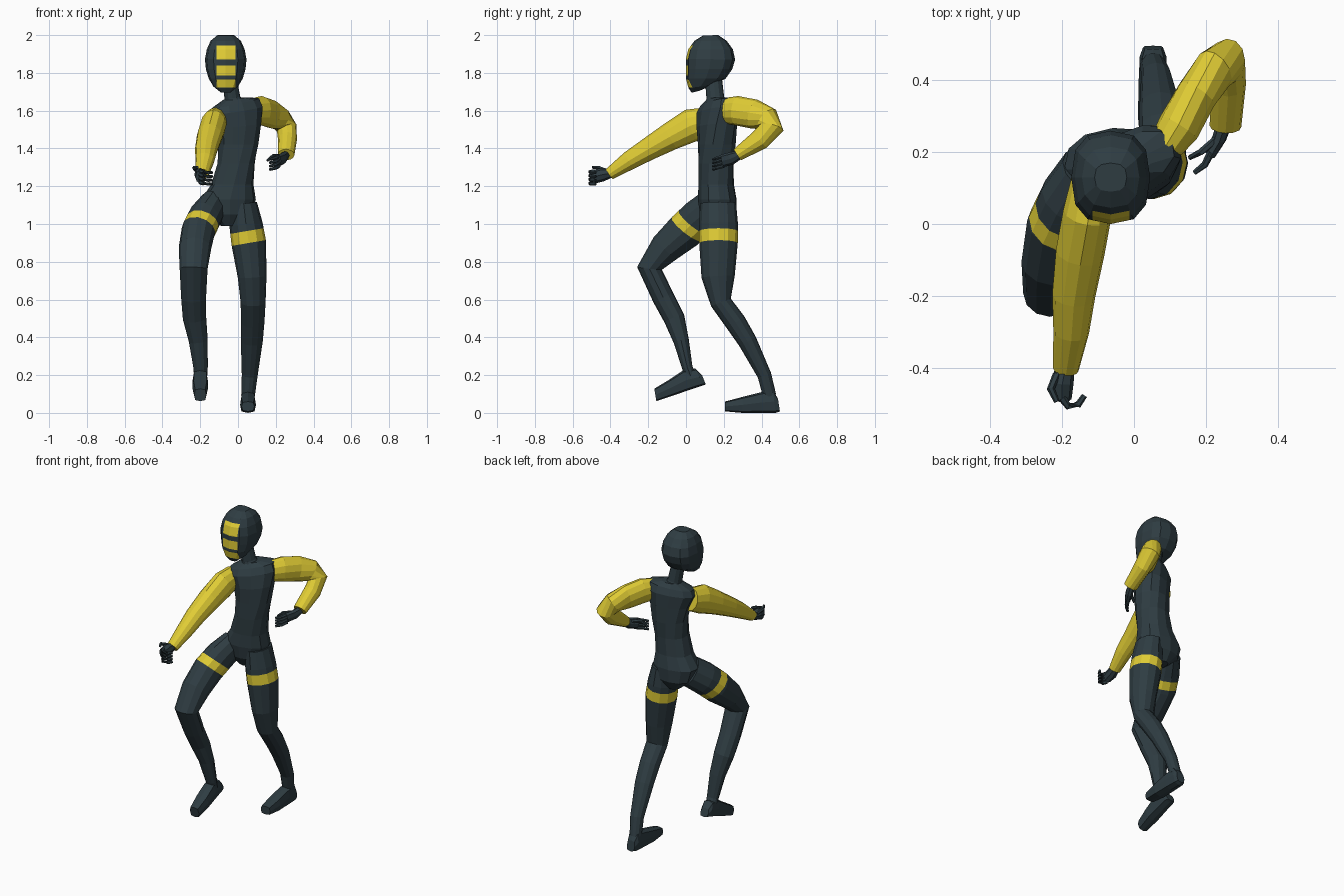
import bpy, bmesh
from math import sin, cos, pi, radians, copysign
from mathutils import Vector as V


def material(name, rgb):
    m = bpy.data.materials.new(name)
    m.diffuse_color = (*rgb, 1)
    return m


DARK = material("dark slate", (0.028, 0.046, 0.055))
YELLOW = material("yellow", (0.74, 0.60, 0.035))


def loft(name, rings, n=12, power=2.0, mat=0, cuts=(), rule=None):
    """Skin rings of (centre, u, v); optionally cut planes and paint faces by rule."""
    bm = bmesh.new()
    loops = []
    for c, u, v in rings:
        loop = []
        for i in range(n):
            a = 2 * pi * i / n
            ca, sa = (copysign(abs(t) ** (2 / power), t) for t in (cos(a), sin(a)))
            loop.append(bm.verts.new(c + u * ca + v * sa))
        loops.append(loop)
    for p, q in zip(loops, loops[1:]):
        for i in range(n):
            j = (i + 1) % n
            bm.faces.new((p[i], p[j], q[j], q[i]))
    bm.faces.new(loops[0][::-1])
    bm.faces.new(loops[-1])
    for co, no in cuts:
        geom = bm.verts[:] + bm.edges[:] + bm.faces[:]
        bmesh.ops.bisect_plane(bm, geom=geom, plane_co=co, plane_no=no)
    for f in bm.faces:
        f.material_index = mat
        if rule and rule(f.calc_center_median()):
            f.material_index = 1
    bmesh.ops.recalc_face_normals(bm, faces=bm.faces[:])
    me = bpy.data.meshes.new(name)
    bm.to_mesh(me)
    bm.free()
    me.materials.append(DARK)
    me.materials.append(YELLOW)
    ob = bpy.data.objects.new(name, me)
    bpy.context.collection.objects.link(ob)
    return ob


def limb(name, pts, **kw):
    """Tube along (x, y, z, side half-width, depth half-width)."""
    ps = [V(p[:3]) for p in pts]
    rings = []
    for i, p in enumerate(pts):
        t = V()
        if i:
            t += (ps[i] - ps[i - 1]).normalized()
        if i < len(ps) - 1:
            t += (ps[i + 1] - ps[i]).normalized()
        t.normalize()
        u = V((1, 0, 0))
        u = (u - t * u.dot(t)).normalized()
        rings.append((ps[i], u * p[3], t.cross(u) * p[4]))
    return loft(name, rings, **kw)


def spans(name, x, rows, **kw):
    """Rings given by two opposite (y, z) points and a half-width in x."""
    rings = []
    for y1, z1, y2, z2, w in rows:
        a, b = V((x, y1, z1)), V((x, y2, z2))
        rings.append(((a + b) / 2, V((w, 0, 0)), (a - b) / 2))
    return loft(name, rings, **kw)


# Head with three yellow face bars
FACE_Z = (1.945, 1.87, 1.84, 1.785, 1.765, 1.722)


def on_face(c):
    inside = any(lo < c.z < hi for hi, lo in zip(FACE_Z[::2], FACE_Z[1::2]))
    return inside and c.y < 0.06 and -0.115 < c.x < -0.012


spans("head", -0.065, [
    (0.03, 1.695, 0.07, 1.705, 0.03), (0.013, 1.72, 0.14, 1.735, 0.065),
    (0.0, 1.77, 0.21, 1.77, 0.09), (0.0, 1.82, 0.245, 1.82, 0.105),
    (0.0, 1.875, 0.26, 1.87, 0.11), (0.012, 1.925, 0.248, 1.925, 0.10),
    (0.045, 1.97, 0.215, 1.97, 0.08), (0.09, 1.998, 0.17, 2.0, 0.045)],
    power=2.6, rule=on_face,
    cuts=[((x, 0, 0), (1, 0, 0)) for x in (-0.115, -0.012)]
    + [((0, 0, z), (0, 0, 1)) for z in FACE_Z])

limb("neck", [(-0.02, 0.16, 1.62, 0.06, 0.06), (-0.03, 0.155, 1.67, 0.042, 0.047),
              (-0.045, 0.145, 1.77, 0.038, 0.045)])

# Twisted torso: x, y, z, half-width, half-depth, yaw, shoulder tilt
torso = [
    (-0.05, 0.17, 0.99, 0.04, 0.06, 5, 0), (-0.05, 0.17, 1.05, 0.12, 0.095, 5, 0),
    (-0.05, 0.165, 1.13, 0.145, 0.103, 5, 0), (-0.03, 0.16, 1.21, 0.112, 0.094, 5, 0),
    (-0.01, 0.158, 1.32, 0.1, 0.094, 10, 0), (0.0, 0.163, 1.42, 0.108, 0.097, 18, 0),
    (0.0, 0.163, 1.52, 0.125, 0.098, 25, 0.1), (-0.01, 0.165, 1.6, 0.15, 0.092, 28, 0.15),
    (-0.012, 0.167, 1.64, 0.135, 0.072, 28, 0.2), (-0.015, 0.167, 1.665, 0.06, 0.05, 28, 0.1)]
rings = []
for x, y, z, w, d, yaw, tilt in torso:
    a = radians(yaw)
    rings.append((V((x, y, z)), V((cos(a), sin(a), tilt)) * w, V((-sin(a), cos(a), 0)) * d))
loft("torso", rings, power=2.3)

# Arms: right reaches forward, left is bent with the elbow back
limb("right_arm", [
    (-0.115, 0.12, 1.55, 0.06, 0.07), (-0.13, 0.03, 1.523, 0.068, 0.088),
    (-0.15, -0.08, 1.465, 0.068, 0.074), (-0.168, -0.2, 1.396, 0.06, 0.06),
    (-0.175, -0.3, 1.336, 0.05, 0.05), (-0.19, -0.405, 1.265, 0.036, 0.032)], mat=1)
limb("left_arm", [
    (0.09, 0.22, 1.6, 0.05, 0.07), (0.125, 0.27, 1.6, 0.06, 0.078),
    (0.175, 0.36, 1.582, 0.058, 0.078), (0.225, 0.43, 1.555, 0.058, 0.068),
    (0.258, 0.452, 1.508, 0.055, 0.066), (0.262, 0.39, 1.445, 0.05, 0.055),
    (0.255, 0.272, 1.367, 0.044, 0.035)], mat=1)

# Hands: palm, four curled fingers and a thumb
limb("right_palm", [(-0.19, -0.39, 1.27, 0.024, 0.022), (-0.2, -0.44, 1.262, 0.032, 0.036),
                    (-0.2, -0.488, 1.25, 0.026, 0.036)], n=8)
limb("left_palm", [(0.255, 0.29, 1.37, 0.022, 0.022), (0.238, 0.24, 1.347, 0.02, 0.034),
                   (0.213, 0.195, 1.335, 0.016, 0.034)], n=8)
for i in range(4):
    z = 1.28 - 0.02 * i
    limb(f"right_finger_{i + 1}", [
        (-0.2, -0.485, z, 0.012, 0.011), (-0.183, -0.508, z - 0.005, 0.011, 0.011),
        (-0.155, -0.503, z - 0.008, 0.01, 0.01), (-0.138, -0.478, z - 0.008, 0.008, 0.008)], n=6)
    z = 1.36 - 0.018 * i
    limb(f"left_finger_{i + 1}", [
        (0.215, 0.2, z, 0.011, 0.01), (0.197, 0.165, z - 0.01, 0.01, 0.009),
        (0.168, 0.143, z - 0.018, 0.007, 0.007)], n=6)
limb("right_thumb", [(-0.215, -0.42, 1.28, 0.012, 0.012), (-0.232, -0.46, 1.297, 0.011, 0.011),
                     (-0.215, -0.495, 1.3, 0.008, 0.008)], n=6)
limb("left_thumb", [(0.23, 0.235, 1.36, 0.012, 0.012), (0.185, 0.2, 1.36, 0.01, 0.01),
                    (0.155, 0.185, 1.335, 0.007, 0.007)], n=6)


def thigh_band(top, bottom, normal):
    """Cut planes and rule for the yellow band round a thigh."""
    top, bottom, normal = V(top), V(bottom), V(normal)
    return dict(cuts=[(top, normal), (bottom, normal)],
                rule=lambda c: (c - top).dot(normal) < 0 < (c - bottom).dot(normal))


# Legs
limb("right_leg", [
    (-0.13, 0.15, 1.1, 0.075, 0.095), (-0.175, 0.07, 1.035, 0.088, 0.1),
    (-0.21, -0.005, 0.965, 0.09, 0.1), (-0.228, -0.11, 0.872, 0.086, 0.084),
    (-0.235, -0.193, 0.765, 0.074, 0.066), (-0.235, -0.12, 0.61, 0.066, 0.058),
    (-0.23, -0.062, 0.5, 0.062, 0.056), (-0.21, -0.025, 0.38, 0.05, 0.041),
    (-0.198, 0.007, 0.24, 0.038, 0.028), (-0.198, 0.03, 0.18, 0.034, 0.03)],
    **thigh_band((-0.2, 0.017, 1.03), (-0.2, -0.015, 0.985), (0.25, 0.6, 0.76)))
limb("left_leg", [
    (0.03, 0.17, 1.11, 0.07, 0.095), (0.042, 0.172, 1.0, 0.088, 0.103),
    (0.057, 0.172, 0.9, 0.092, 0.102), (0.075, 0.17, 0.72, 0.076, 0.088),
    (0.08, 0.185, 0.585, 0.066, 0.056), (0.078, 0.262, 0.48, 0.062, 0.056),
    (0.073, 0.325, 0.38, 0.058, 0.05), (0.062, 0.415, 0.2, 0.042, 0.037),
    (0.053, 0.443, 0.09, 0.036, 0.035)],
    **thigh_band((0.06, 0.17, 0.965), (0.06, 0.17, 0.9), (-0.17, 0, 1)))

# Feet, heel to toe
spans("right_foot", -0.2, [
    (0.085, 0.20, 0.105, 0.15, 0.028), (0.05, 0.235, 0.09, 0.145, 0.037),
    (-0.015, 0.225, 0.02, 0.122, 0.04), (-0.09, 0.175, -0.065, 0.093, 0.042),
    (-0.168, 0.128, -0.157, 0.062, 0.032)], n=8, power=3.5)
spans("left_foot", 0.053, [
    (0.487, 0.075, 0.497, 0.008, 0.028), (0.46, 0.12, 0.475, 0, 0.037),
    (0.4, 0.11, 0.4, 0, 0.04), (0.3, 0.085, 0.3, 0, 0.042),
    (0.207, 0.06, 0.207, 0.008, 0.034)], n=8, power=3.5)
